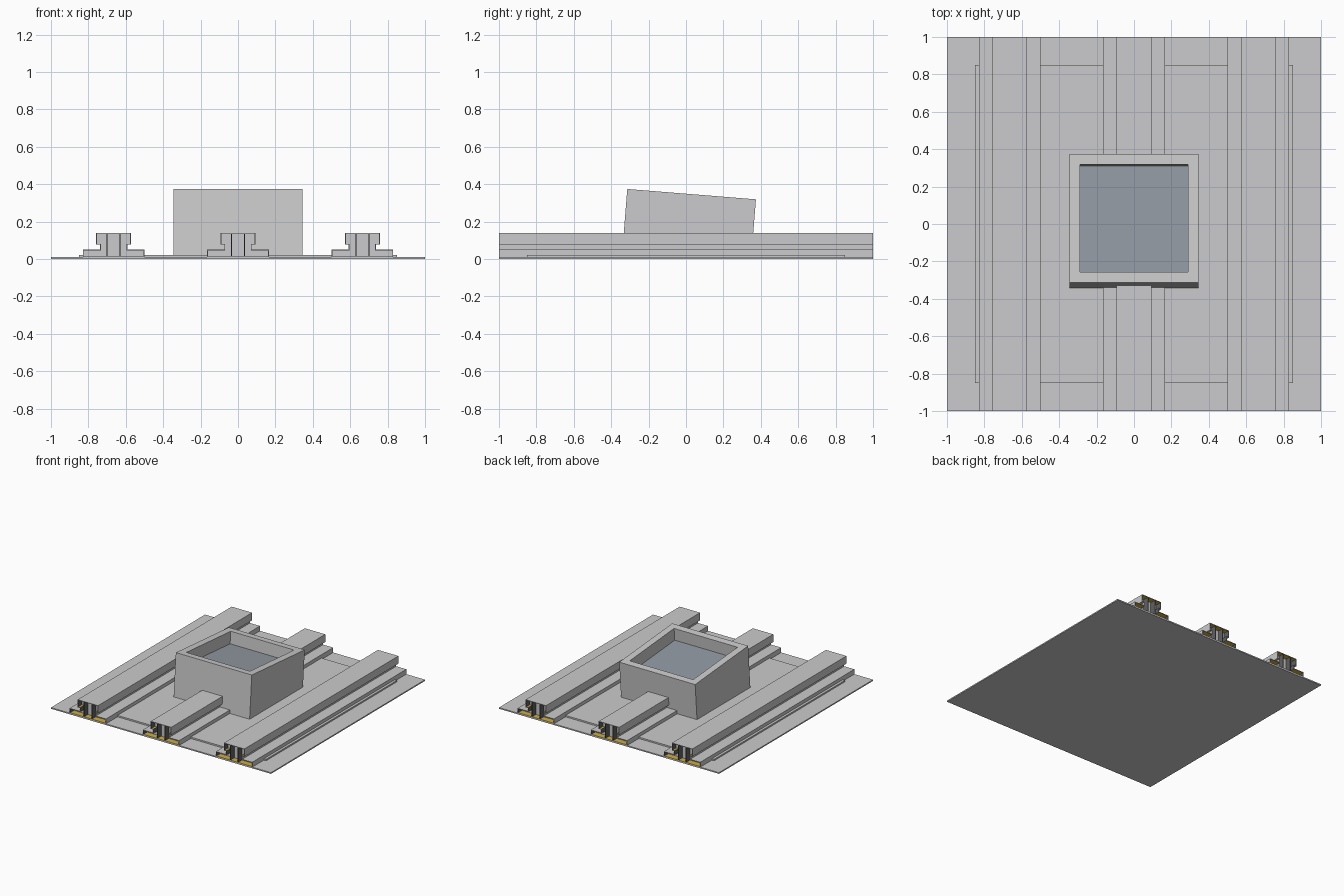
import bpy, bmesh, math
from mathutils import Matrix, Vector

if "Cube" in bpy.data.objects:
    bpy.data.objects.remove(bpy.data.objects["Cube"])


def material(name, rgb):
    m = bpy.data.materials.new(name)
    m.diffuse_color = (*rgb, 1)
    m.use_nodes = True
    m.node_tree.nodes["Principled BSDF"].inputs["Base Color"].default_value = m.diffuse_color
    return m


GREY = material("light_grey", (0.6, 0.6, 0.61))
GLASS = material("blue_grey_glass", (0.29, 0.325, 0.365))
YELLOW = material("yellow_lining", (0.62, 0.42, 0.06))
DARK = material("dark_gasket", (0.12, 0.12, 0.125))


def finish(name, bm, mats):
    me = bpy.data.meshes.new(name)
    bm.to_mesh(me)
    bm.free()
    ob = bpy.data.objects.new(name, me)
    bpy.context.collection.objects.link(ob)
    for m in mats:
        me.materials.append(m)
    return ob


def box(name, x, y, z, mat):
    bm = bmesh.new()
    bmesh.ops.create_cube(bm, size=1)
    for v in bm.verts:
        v.co = Vector([a + (c + 0.5) * (b - a) for c, (a, b) in zip(v.co, (x, y, z))])
    return finish(name, bm, [mat])


# Thin roof sheet and the slightly smaller panel on top of it
box("base_sheet", (-1, 1), (-1, 1), (0, 0.01), GREY)
box("raised_panel", (-0.85, 0.85), (-0.85, 0.85), (0.01, 0.022), GREY)


# Glazing rail: stepped profile run along y with a lined recess at each end
def rail(name, cx):
    half = [(0.165, 0.01), (0.165, 0.05), (0.073, 0.05), (0.073, 0.077),
            (0.093, 0.077), (0.093, 0.14)]
    outline = half + [(-x, z) for x, z in reversed(half)]
    bm = bmesh.new()
    face = bm.faces.new([bm.verts.new((cx + x, -1, z)) for x, z in outline])
    res = bmesh.ops.extrude_face_region(bm, geom=[face], use_keep_orig=True)
    moved = [g for g in res["geom"] if isinstance(g, bmesh.types.BMVert)]
    bmesh.ops.translate(bm, verts=moved, vec=(0, 2, 0))
    bmesh.ops.recalc_face_normals(bm, faces=bm.faces[:])
    ends = [f for f in bm.faces if abs(f.normal.y) > 0.9]
    for end in ends:
        side = 1 if end.calc_center_median().y > 0 else -1
        bmesh.ops.inset_region(bm, faces=[end], thickness=0.006)
        plug = bmesh.ops.extrude_discrete_faces(bm, faces=[end])["faces"][0]
        bmesh.ops.translate(bm, verts=plug.verts[:], vec=(0, -0.05 * side, 0))
        for e in plug.edges:
            for f in e.link_faces:
                if f is not plug:
                    f.material_index = 1 if abs(f.normal.z) > 0.5 else 2
    finish(name, bm, [GREY, YELLOW, DARK])
    # Gasket webs standing inside both recesses
    for y in (-0.975, 0.975):
        for dx in (-0.035, 0.035):
            box(name + "_gasket", (cx + dx - 0.003, cx + dx + 0.003),
                (y - 0.025, y + 0.025), (0.016, 0.134), DARK)


for name, cx in (("left_rail", -0.665), ("middle_rail", 0), ("right_rail", 0.665)):
    rail(name, cx)

# Tilted skylight kerb with a sunken pane, trimmed level with the sheet
bm = bmesh.new()
bmesh.ops.create_cube(bm, size=1)
for v in bm.verts:
    v.co = Vector((v.co.x * 0.69, v.co.y * 0.69, (v.co.z - 0.5) * 0.5))
top = max(bm.faces, key=lambda f: f.calc_center_median().z)
bmesh.ops.inset_region(bm, faces=[top], thickness=0.08)
pane = bmesh.ops.extrude_discrete_faces(bm, faces=[top])["faces"][0]
bmesh.ops.translate(bm, verts=pane.verts[:], vec=(0, 0, -0.1))
pane.material_index = 1
tilt = Matrix.Translation((0, 0.03, 0.347)) @ Matrix.Rotation(math.radians(-4.6), 4, 'X')
bmesh.ops.transform(bm, matrix=tilt, verts=bm.verts[:])
cut = bmesh.ops.bisect_plane(bm, geom=bm.verts[:] + bm.edges[:] + bm.faces[:],
                             plane_co=(0, 0, 0.01), plane_no=(0, 0, 1), clear_inner=True)
bmesh.ops.holes_fill(bm, edges=[e for e in bm.edges if e.is_boundary])
finish("skylight_kerb", bm, [GREY, GLASS])
